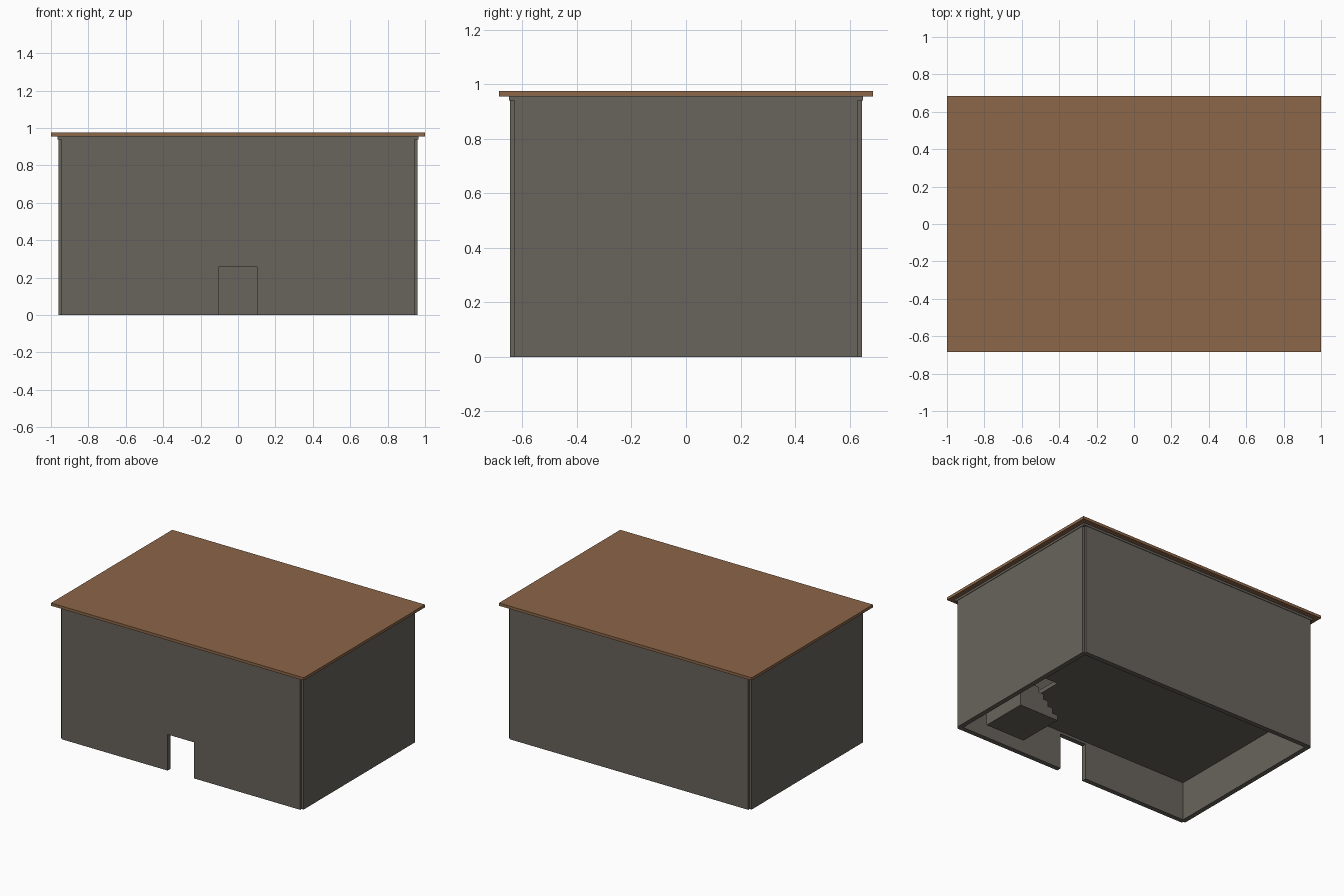
import bpy, bmesh
from mathutils import Vector

if "Cube" in bpy.data.objects:
    bpy.data.objects.remove(bpy.data.objects["Cube"])


def material(name, rgb):
    m = bpy.data.materials.new(name)
    m.diffuse_color = (*rgb, 1.0)
    m.use_nodes = True
    m.node_tree.nodes["Principled BSDF"].inputs["Base Color"].default_value = m.diffuse_color
    return m


GREY = material("warm_grey_stone", (0.138, 0.125, 0.106))
BROWN = material("brown_roof", (0.262, 0.133, 0.066))


def prism(name, points, extrude, mat):
    """Closed solid: a flat outline of 3D points pushed along a vector."""
    bm = bmesh.new()
    face = bm.faces.new([bm.verts.new(p) for p in points])
    new = bmesh.ops.extrude_face_region(bm, geom=[face])["geom"]
    verts = [g for g in new if isinstance(g, bmesh.types.BMVert)]
    bmesh.ops.translate(bm, verts=verts, vec=Vector(extrude))
    bmesh.ops.recalc_face_normals(bm, faces=bm.faces)
    me = bpy.data.meshes.new(name)
    bm.to_mesh(me)
    bm.free()
    me.materials.append(mat)
    ob = bpy.data.objects.new(name, me)
    bpy.context.scene.collection.objects.link(ob)
    return ob


def box(name, x0, x1, y0, y1, z0, z1, mat):
    pts = [(x0, y0, z0), (x1, y0, z0), (x1, y1, z0), (x0, y1, z0)]
    return prism(name, pts, (0, 0, z1 - z0), mat)


def cut(target, cutter):
    """Subtract the cutter, apply, then remove it."""
    mod = target.modifiers.new("cut", 'BOOLEAN')
    mod.operation, mod.solver, mod.object = 'DIFFERENCE', 'EXACT', cutter
    cutter.hide_render = True
    bpy.context.view_layer.objects.active = target
    bpy.ops.object.modifier_apply(modifier=mod.name)
    bpy.data.objects.remove(cutter)


WX, WY, NOTCH, THICK = 0.96, 0.645, 0.016, 0.034
EAVE, FLOOR, SLAB = 0.94, 0.275, 0.03

# Walls: outline with notched corners, hollowed, with a doorway at the front
ix, iy = WX - NOTCH, WY - NOTCH
quarter = [(WX, iy), (ix, iy), (ix, WY)]
plan = []
for sx, sy in ((1, 1), (-1, 1), (-1, -1), (1, -1)):
    corner = [(x * sx, y * sy, 0) for x, y in quarter]
    plan += corner if sx * sy > 0 else corner[::-1]
walls = prism("walls", plan, (0, 0, EAVE), GREY)
rx, ry = WX - THICK, WY - THICK
cut(walls, box("room_cutter", -rx, rx, -ry, ry, -0.1, 1.1, GREY))
cut(walls, box("door_cutter", -0.105, 0.105, -0.8, -0.5, -0.1, 0.258, GREY))

# Upper floor with a stairwell opening
SX0, SX1, SY0, SY1 = 0.52, 0.83, -0.49, -0.15
floor = box("upper_floor", -rx, rx, -ry, ry, FLOOR, FLOOR + SLAB, GREY)
cut(floor, box("stairwell_cutter", SX0, SX1 + 0.001, SY0 - 0.001, SY1 + 0.001,
               0.1, 0.5, GREY))

# Solid staircase rising towards +x
steps = 8
run, rise = (SX1 - SX0) / steps, (FLOOR + SLAB) / steps
profile = [(SX1, SY0, 0), (SX0, SY0, 0)]
for i in range(steps):
    profile += [(SX0 + i * run, SY0, (i + 1) * rise),
                (SX0 + (i + 1) * run, SY0, (i + 1) * rise)]
prism("staircase", profile, (0, SY1 - SY0, 0), GREY)

# Thin cornice band and overhanging roof slab
box("cornice", -0.964, 0.964, -0.649, 0.649, EAVE, 0.955, GREY)
box("roof", -1.0, 1.0, -0.685, 0.685, 0.955, 0.975, BROWN)
